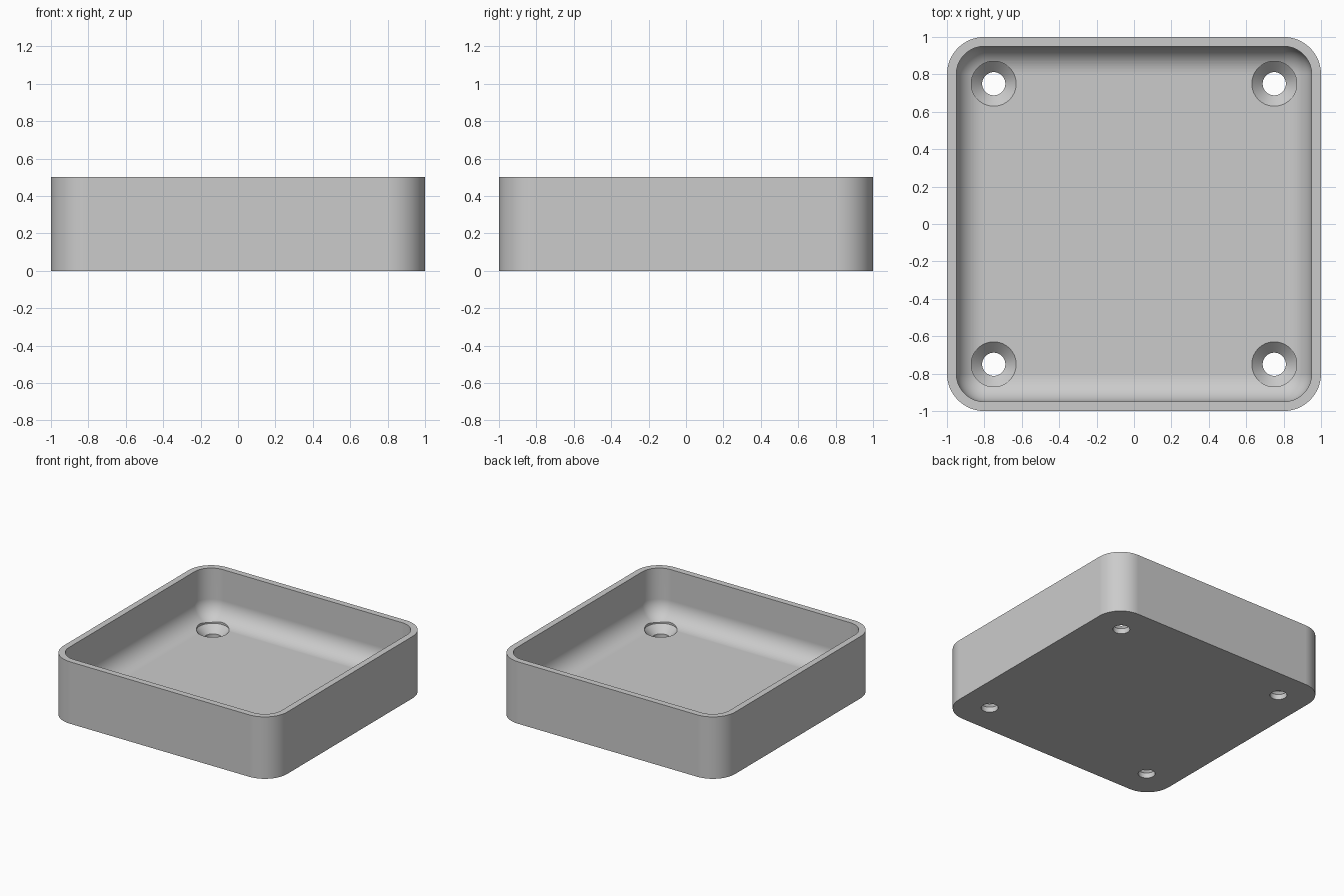
import bpy
import bmesh
from math import cos, sin, pi

if "Cube" in bpy.data.objects:
    bpy.data.objects.remove(bpy.data.objects["Cube"], do_unlink=True)

HEIGHT, FLOOR, WALL = 0.5, 0.1, 0.05
CORNER, FILLET = 0.2, 0.15
HOLE_POS, HOLE_R, SINK_R, SINK_Z = 0.75, 0.062, 0.12, 0.042
SEGS = 16

grey = bpy.data.materials.new("light grey")
grey.use_nodes = True
colour = (0.6, 0.6, 0.6, 1)
grey.diffuse_color = colour
grey.node_tree.nodes["Principled BSDF"].inputs["Base Color"].default_value = colour


def make_object(name, bm):
    bmesh.ops.remove_doubles(bm, verts=bm.verts, dist=1e-5)
    bmesh.ops.recalc_face_normals(bm, faces=bm.faces)
    mesh = bpy.data.meshes.new(name)
    bm.to_mesh(mesh)
    bm.free()
    obj = bpy.data.objects.new(name, mesh)
    bpy.context.collection.objects.link(obj)
    mesh.materials.append(grey)
    return obj


def skin(bm, loops):
    """Join closed loops of points with quads and cap both ends."""
    rings = [[bm.verts.new(p) for p in loop] for loop in loops]
    for a, b in zip(rings, rings[1:]):
        for i in range(len(a)):
            j = (i + 1) % len(a)
            bm.faces.new((a[i], a[j], b[j], b[i]))
    bm.faces.new(rings[0])
    bm.faces.new(rings[-1])


def rounded_square(inset, z):
    """Square outline whose corner radius shrinks with the inset."""
    c, r = 1 - CORNER, CORNER - inset
    points = []
    for q, (sx, sy) in enumerate(((1, 1), (-1, 1), (-1, -1), (1, -1))):
        for k in range(SEGS + 1):
            a = (q + k / SEGS) * pi / 2
            points.append((sx * c + r * cos(a), sy * c + r * sin(a), z))
    return points


def circle(x, y, r, z, n=64):
    return [(x + r * cos(2 * pi * i / n), y + r * sin(2 * pi * i / n), z)
            for i in range(n)]


# Tray: outer wall, flat rim, inner wall and a rounded transition to the floor
loops = [rounded_square(0, 0), rounded_square(0, HEIGHT), rounded_square(WALL, HEIGHT)]
for k in range(SEGS + 1):
    a = k / SEGS * pi / 2
    loops.append(rounded_square(WALL + FILLET * (1 - cos(a)),
                                FLOOR + FILLET * (1 - sin(a))))
bm = bmesh.new()
skin(bm, loops)
tray = make_object("tray", bm)

# Countersunk screw holes, one in each corner
bm = bmesh.new()
profile = ((HOLE_R, -0.1), (HOLE_R, SINK_Z), (SINK_R, FLOOR), (SINK_R, FLOOR + 0.2))
for sx in (-1, 1):
    for sy in (-1, 1):
        skin(bm, [circle(sx * HOLE_POS, sy * HOLE_POS, r, z) for r, z in profile])
cutter = make_object("screw_hole_cutter", bm)
cutter.hide_render = True

cut = tray.modifiers.new("screw holes", 'BOOLEAN')
cut.operation = 'DIFFERENCE'
cut.solver = 'EXACT'
cut.object = cutter
bpy.ops.object.select_all(action='DESELECT')
tray.select_set(True)
bpy.context.view_layer.objects.active = tray
bpy.ops.object.modifier_apply(modifier=cut.name)
bpy.data.objects.remove(cutter, do_unlink=True)

# Smooth curves with crisp edges and flat large faces
bpy.ops.object.shade_smooth_by_angle(angle=pi / 6)
weighted = tray.modifiers.new("flat floor shading", 'WEIGHTED_NORMAL')
weighted.keep_sharp = True
